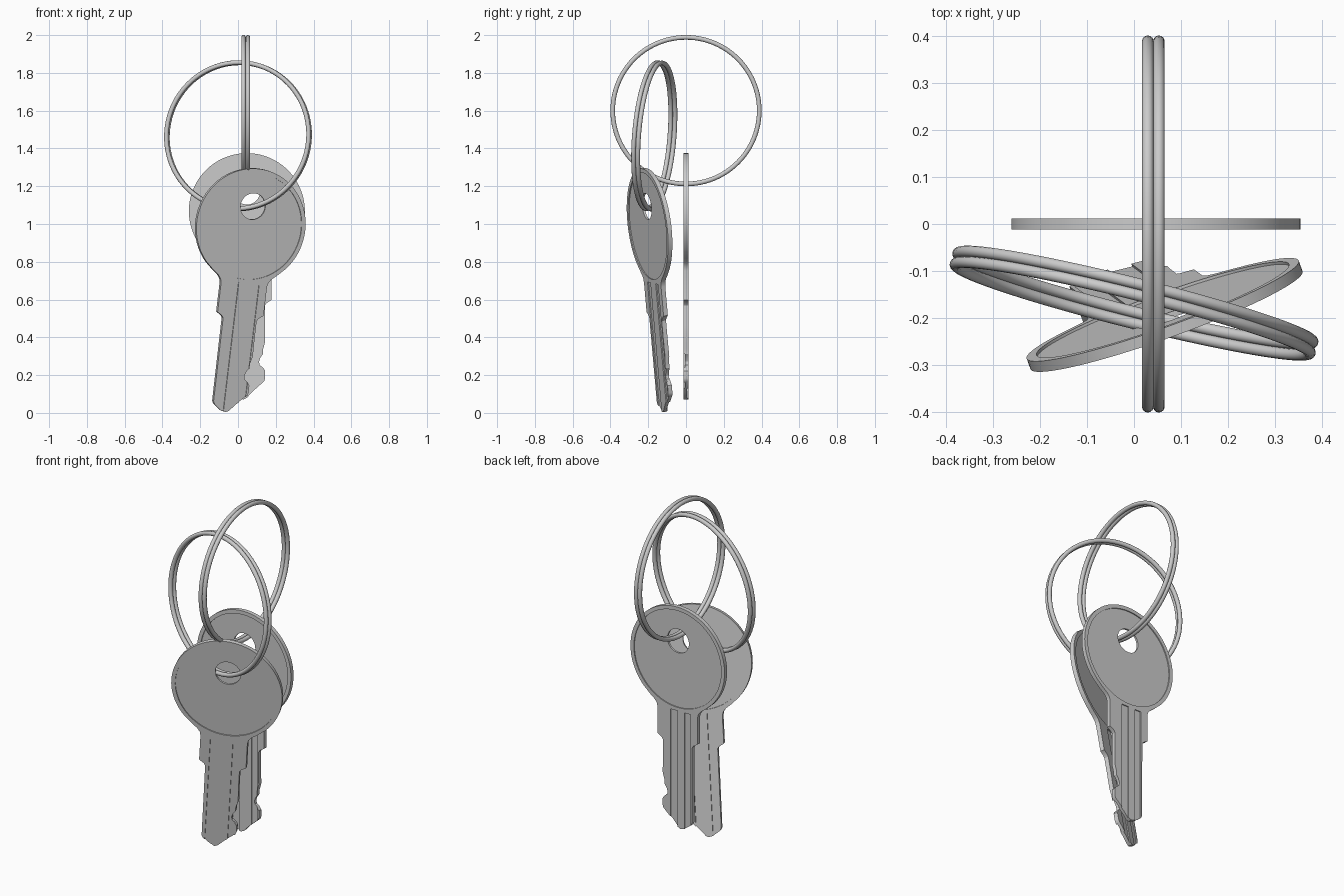
import bpy, bmesh, math
from mathutils import Matrix, Vector

if "Cube" in bpy.data.objects:
    bpy.data.objects.remove(bpy.data.objects["Cube"])

R_HEAD, HALF_T = 0.307, 0.012


def prism(name, pts, y0, y1):
    """Closed (x, z) outline extruded from y0 to y1."""
    bm = bmesh.new()
    face = bm.faces.new([bm.verts.new((x, y0, z)) for x, z in pts])
    ext = bmesh.ops.extrude_face_region(bm, geom=[face])
    verts = [g for g in ext["geom"] if isinstance(g, bmesh.types.BMVert)]
    bmesh.ops.translate(bm, verts=verts, vec=(0, y1 - y0, 0))
    bmesh.ops.recalc_face_normals(bm, faces=bm.faces)
    me = bpy.data.meshes.new(name)
    bm.to_mesh(me)
    bm.free()
    ob = bpy.data.objects.new(name, me)
    bpy.context.collection.objects.link(ob)
    return ob


def circle(cx, cz, r, n, a0=0.0, a1=360.0, closed=True):
    steps = n if closed else n - 1
    return [(cx + r * math.cos(math.radians(a0 + (a1 - a0) * i / steps)),
             cz + r * math.sin(math.radians(a0 + (a1 - a0) * i / steps))) for i in range(n)]


def rect(x0, x1, z0, z1):
    return [(x0, z0), (x1, z0), (x1, z1), (x0, z1)]


def shade(ob, angle=30):
    bpy.ops.object.select_all(action='DESELECT')
    ob.select_set(True)
    bpy.context.view_layer.objects.active = ob
    bpy.ops.object.shade_smooth_by_angle(angle=math.radians(angle))


def make_key(name, matrix):
    # outline: toothed edge, right shoulder, round head, left shoulder, tip
    flare = [(0.13, -0.315), (0.135, -0.293), (0.15, -0.273), (0.18, -0.25)]
    shoulder = [(0.095, -0.50), (0.103, -0.487), (0.13, -0.47)]
    teeth = [(-0.019, -0.997), (0.0, -0.988), (0.03, -0.955), (0.092, -0.90), (0.097, -0.885),
             (0.097, -0.845), (0.085, -0.828), (0.068, -0.815), (0.064, -0.797), (0.072, -0.775),
             (0.086, -0.755), (0.086, -0.73), (0.097, -0.69), (0.095, -0.60)]
    side = shoulder + flare
    head = circle(0, 0, R_HEAD, 81, -44, 224, closed=False)
    left = [(-x, z) for x, z in reversed(side)]
    tip = [(-0.093, -0.945), (-0.085, -0.96), (-0.045, -0.99)]
    key = prism(name, teeth + side + head + left + tip, -HALF_T, HALF_T)

    # cutters: recessed faces, hole, milled blade grooves
    d, out = 0.006, 0.03
    disc = circle(0, 0, R_HEAD - 0.022, 80)
    cuts = [(disc, -out, -HALF_T + d), (disc, HALF_T - d, out),
            (circle(0, 0.105, 0.07, 40), -out, out)]
    for x0, x1 in ((-0.075, -0.031), (0.05, 0.085)):
        cuts.append((rect(x0, x1, -1.1, -0.305), -out, -HALF_T + d))
    for x0, x1 in ((-0.085, -0.045), (0.0, 0.047)):
        cuts.append((rect(x0, x1, -1.1, -0.305), HALF_T - d, out))
    for pts, y0, y1 in cuts:
        cutter = prism("cutter", pts, y0, y1)
        cutter.hide_render = True
        mod = key.modifiers.new("cut", 'BOOLEAN')
        mod.operation, mod.solver, mod.object = 'DIFFERENCE', 'EXACT', cutter
        bpy.context.view_layer.objects.active = key
        bpy.ops.object.modifier_apply(modifier=mod.name)
        bpy.data.objects.remove(cutter)
    key.matrix_world = matrix
    shade(key)


def make_ring(name, centre, axis):
    # split ring: two wire coils lying side by side
    axis = Vector(axis).normalized()
    for label, s in (("front", -1), ("back", 1)):
        bpy.ops.mesh.primitive_torus_add(
            major_radius=0.388, minor_radius=0.0122, major_segments=96, minor_segments=14,
            location=Vector(centre) + axis * 0.0118 * s,
            rotation=axis.to_track_quat('Z', 'Y').to_euler())
        ob = bpy.context.object
        ob.name = f"{name}_{label}_coil"
        shade(ob, 60)


# back key hangs straight
make_key("back_key", Matrix.Translation((0.047, 0, 1.068)))

# front key is turned and tilted
n = Vector((-0.36, 1, 0.13)).normalized()
v = Vector((0.119, -0.087, 1))
v = (v - n * v.dot(n)).normalized()
u = n.cross(v)
rot = Matrix((u, n, v)).transposed().to_4x4()
make_key("front_key", Matrix.Translation((0.065, -0.193, 0.99)) @ rot)

# rings
make_ring("upright_ring", (0.041, 0, 1.6), (1, 0, 0))
make_ring("slanted_ring", (0, -0.168, 1.467), (0.25, 1, -0.08))
